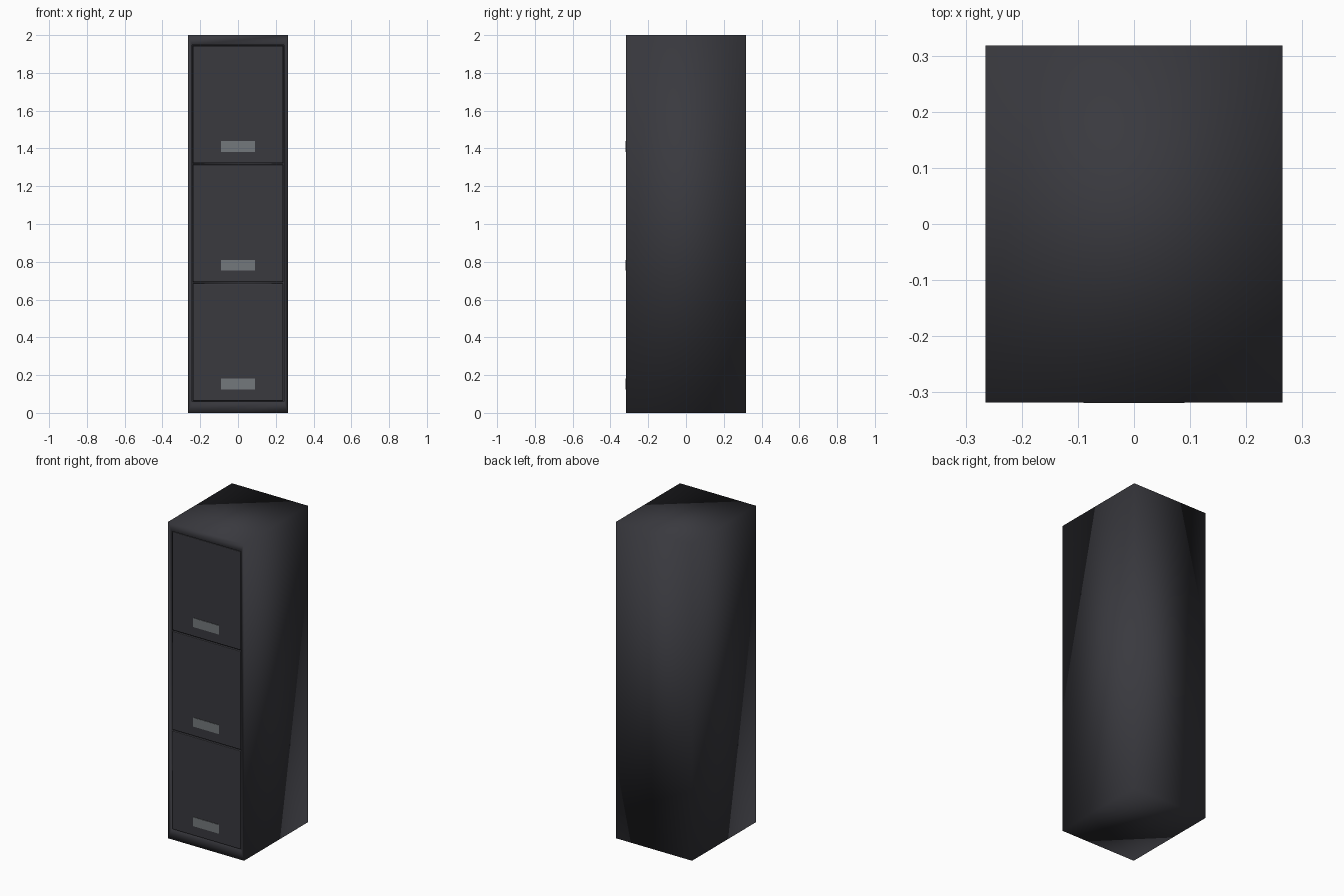
import bpy, bmesh
from mathutils import Vector

if "Cube" in bpy.data.objects:
    bpy.data.objects.remove(bpy.data.objects["Cube"])

W, D, H = 0.265, 0.318, 2.0          # half width, half depth, height
X, Z0, Z1 = 0.243, 0.06, 1.947       # drawer opening
GAP = 0.004


def material(name, rgb):
    m = bpy.data.materials.new(name)
    m.diffuse_color = (*rgb, 1)
    m.use_nodes = True
    m.node_tree.nodes["Principled BSDF"].inputs["Base Color"].default_value = m.diffuse_color
    return m


dark = material("dark metal", (0.041, 0.041, 0.049))
grey = material("grey handle", (0.175, 0.190, 0.200))


def finish(bm, name, mat, smooth):
    bmesh.ops.recalc_face_normals(bm, faces=bm.faces)
    for f in bm.faces:
        f.smooth = smooth
    me = bpy.data.meshes.new(name)
    bm.to_mesh(me)
    bm.free()
    me.materials.append(mat)
    ob = bpy.data.objects.new(name, me)
    bpy.context.collection.objects.link(ob)
    return ob


def box(bm, lo, hi):
    lo, hi = Vector(lo), Vector(hi)
    vs = bmesh.ops.create_cube(bm, size=1)["verts"]
    for v in vs:
        v.co = Vector([(a + b) / 2 + c * (b - a) for a, b, c in zip(lo, hi, v.co)])


# cabinet body with softly shaded corners and a recessed front opening
bm = bmesh.new()
box(bm, (-W, -D, 0), (W, D, H))
front = min(bm.faces, key=lambda f: f.calc_center_median().y)
bmesh.ops.inset_individual(bm, faces=[front], thickness=0.02)
for v in front.verts:
    v.co = (X if v.co.x > 0 else -X, -D, Z1 if v.co.z > 1 else Z0)
panel = bmesh.ops.extrude_discrete_faces(bm, faces=[front])["faces"][0]
for v in panel.verts:
    v.co.y += 0.016
finish(bm, "cabinet_body", dark, True)

# three drawers, each with a flush handle plate
step = (Z1 - Z0) / 3
for i in range(3):
    z = Z0 + i * step
    bm = bmesh.new()
    box(bm, (-X + GAP, -D + 0.002, z + GAP), (X - GAP, -D + 0.02, z + step - GAP))
    drawer = finish(bm, f"drawer_front_{i + 1}", dark, False)
    bev = drawer.modifiers.new("rounded edge", "BEVEL")
    bev.width, bev.segments = 0.004, 2

    bm = bmesh.new()
    box(bm, (-0.09, -D - 0.001, z + 0.064), (0.09, -D + 0.004, z + 0.121))
    finish(bm, f"drawer_handle_{i + 1}", grey, False)
